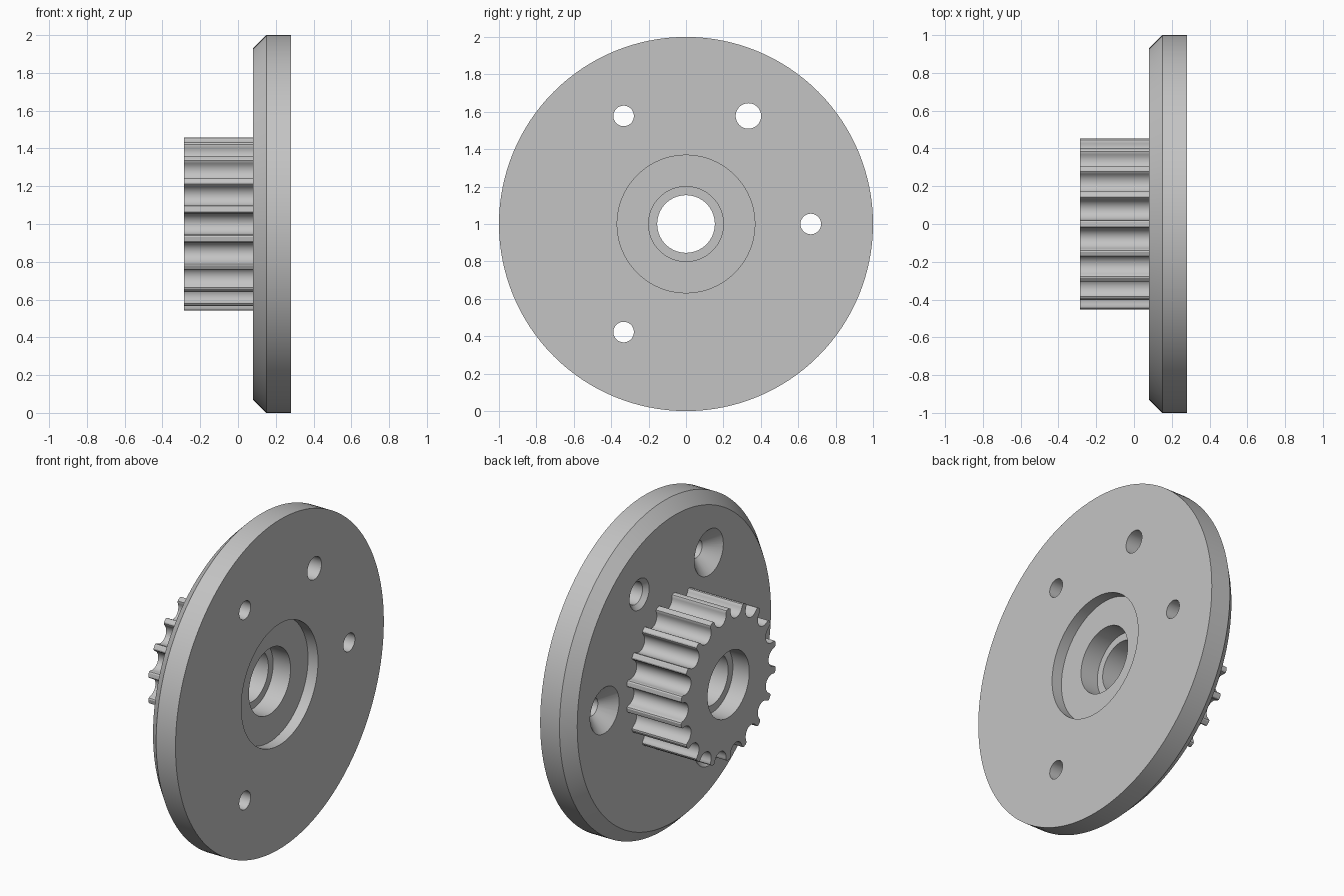
import bpy, bmesh
from math import sin, cos, pi, radians

cube = bpy.data.objects.get("Cube")
if cube:
    bpy.data.objects.remove(cube, do_unlink=True)

grey = bpy.data.materials.new("machined grey")
grey.use_nodes = True
grey.diffuse_color = (0.55, 0.55, 0.55, 1)
grey.node_tree.nodes["Principled BSDF"].inputs["Base Color"].default_value = (0.55, 0.55, 0.55, 1)


def build(name, rings, closed=False):
    """Skin a list of vertex rings; cap the ends or close the loop."""
    bm = bmesh.new()
    loops = [[bm.verts.new(p) for p in ring] for ring in rings]
    n = len(loops[0])
    pairs = list(zip(loops, loops[1:]))
    if closed:
        pairs.append((loops[-1], loops[0]))
    else:
        bm.faces.new(loops[0])
        bm.faces.new(loops[-1])
    for a, b in pairs:
        for i in range(n):
            j = (i + 1) % n
            bm.faces.new((a[i], a[j], b[j], b[i]))
    bmesh.ops.recalc_face_normals(bm, faces=bm.faces)
    mesh = bpy.data.meshes.new(name)
    bm.to_mesh(mesh)
    bm.free()
    mesh.materials.append(grey)
    obj = bpy.data.objects.new(name, mesh)
    bpy.context.collection.objects.link(obj)
    return obj


def lathe(name, profile, y=0, z=1, segments=128, closed=False):
    """Turn (x, radius) points about an axis parallel to x."""
    rings = [[(x, y + r * cos(2 * pi * i / segments), z + r * sin(2 * pi * i / segments))
              for i in range(segments)] for x, r in profile]
    return build(name, rings, closed)


def select(obj):
    bpy.ops.object.select_all(action='DESELECT')
    obj.select_set(True)
    bpy.context.view_layer.objects.active = obj


def cut(obj, cutter):
    cutter.hide_render = True
    mod = obj.modifiers.new("cut", 'BOOLEAN')
    mod.operation, mod.solver, mod.object = 'DIFFERENCE', 'EXACT', cutter
    select(obj)
    bpy.ops.object.modifier_apply(modifier=mod.name)
    bpy.data.objects.remove(cutter, do_unlink=True)


# Flange disc: chamfered rim, shallow pocket and stepped bore
FACE = 0.08
flange = lathe("flange_disc", [
    (FACE, 0.154), (FACE, 0.93), (0.15, 1), (0.28, 1), (0.28, 0.368),
    (0.213, 0.368), (0.213, 0.2), (0.096, 0.2), (0.096, 0.154)], closed=True)

# Bolt holes, flared at 45 degrees on the toothed side
for angle, r, flare in ((0, 0.055, 0.139), (60, 0.068, 0.094),
                        (120, 0.055, 0.139), (240, 0.055, 0.139)):
    a = radians(angle)
    cut(flange, lathe("hole_cutter", [(0, flare + FACE), (FACE + flare - r, r), (0.4, r)],
                      0.667 * cos(a), 1 + 0.667 * sin(a), 48))

# Toothed pulley: round grooves between narrow rounded teeth
TEETH = 18
outline = []
for k in range(TEETH):
    mid = 2 * pi * k / TEETH
    section = [(-8.7, 0.459), (-7.8, 0.455), (-7.3, 0.447)]
    groove = []
    for i in range(13):
        t = pi * i / 12
        groove.append((mid - 0.055 * cos(t) / 0.437, 0.437 - 0.052 * sin(t)))
    left = [(mid + radians(d), r) for d, r in section]
    right = [(mid - radians(d), r) for d, r in reversed(section)]
    outline += left + groove + right
pulley = build("toothed_pulley", [[(x, r * cos(a), 1 + r * sin(a)) for a, r in outline]
                                  for x in (-0.285, FACE)])
cut(pulley, lathe("bore_cutter", [(-0.4, 0.2), (-0.175, 0.2), (-0.175, 0.154), (0.2, 0.154)]))

for obj in (flange, pulley):
    select(obj)
    bpy.ops.object.shade_smooth_by_angle(angle=radians(30))
